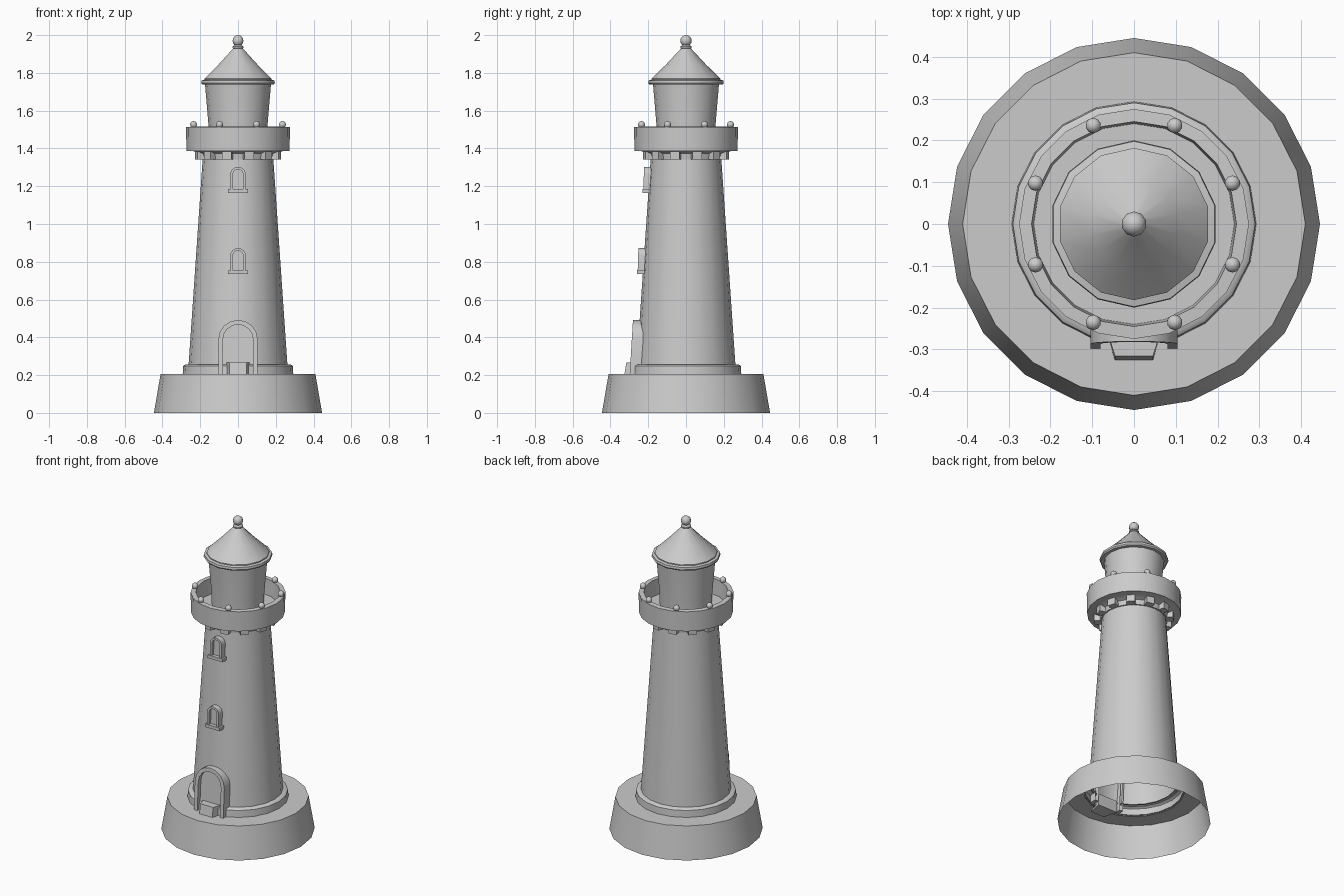
import bpy, bmesh, math
from mathutils import Matrix

if "Cube" in bpy.data.objects:
    bpy.data.objects.remove(bpy.data.objects["Cube"])

stone = bpy.data.materials.new("light grey stone")
stone.diffuse_color = (0.6, 0.6, 0.6, 1)
stone.use_nodes = True
stone.node_tree.nodes["Principled BSDF"].inputs["Base Color"].default_value = stone.diffuse_color


def finish(name, bm, angle=40):
    """Turn a bmesh into a named object with smooth shading and sharp edges."""
    mesh = bpy.data.meshes.new(name)
    bm.to_mesh(mesh)
    bm.free()
    mesh.materials.append(stone)
    for p in mesh.polygons:
        p.use_smooth = True
    mesh.set_sharp_from_angle(angle=math.radians(angle))
    ob = bpy.data.objects.new(name, mesh)
    bpy.context.collection.objects.link(ob)
    return ob


def lathe(name, profile, sides=20):
    """Spin an upward-running (radius, z) profile round the z axis."""
    bm = bmesh.new()
    rings = []
    for r, z in profile:
        ring = []
        for i in range(sides):
            a = math.pi / 2 + 2 * math.pi * i / sides
            ring.append(bm.verts.new((r * math.cos(a), r * math.sin(a), z)))
        rings.append(ring)
    for lo, hi in zip(rings, rings[1:]):
        for i in range(sides):
            j = (i + 1) % sides
            bm.faces.new((lo[i], lo[j], hi[j], hi[i]))
    bmesh.ops.remove_doubles(bm, verts=bm.verts, dist=1e-5)
    return finish(name, bm)


def box(bm, size, centre, turn=0.0):
    m = (Matrix.Rotation(turn, 4, 'Z') @ Matrix.Translation(centre)
         @ Matrix.Diagonal((*size, 1)))
    return bmesh.ops.create_cube(bm, size=1, matrix=m)["verts"]


def arch(half_width, z0, z1, steps=8):
    """Outline (x, z) of a round-headed opening from right foot to left foot."""
    spring = z1 - half_width
    pts = [(half_width, z0)]
    for i in range(steps + 1):
        a = math.pi * i / steps
        pts.append((half_width * math.cos(a), spring + half_width * math.sin(a)))
    return pts + [(-half_width, z0)]


def arch_frame(name, w, z0, z1, t, front, back, lean=0.06):
    """Raised arched surround; lean follows the taper of the tower."""
    bm = bmesh.new()
    loops = []
    for pts, y in ((arch(w, z0, z1), back), (arch(w, z0, z1), front),
                   (arch(w - t, z0, z1 - t), front), (arch(w - t, z0, z1 - t), back)):
        loops.append([bm.verts.new((x, y + lean * (z - z0), z)) for x, z in pts])
    for a, b in zip(loops, loops[1:]):
        for i in range(len(a) - 1):
            bm.faces.new((a[i], a[i + 1], b[i + 1], b[i]))
    for end in (0, -1):
        bm.faces.new([l[end] for l in loops])
    bmesh.ops.recalc_face_normals(bm, faces=bm.faces)
    return finish(name, bm)


def arch_panel(name, w, z0, z1, y, lean=0.06):
    bm = bmesh.new()
    bm.faces.new([bm.verts.new((x, y + lean * (z - z0), z))
                  for x, z in reversed(arch(w, z0, z1))])
    bmesh.ops.recalc_face_normals(bm, faces=bm.faces)
    for f in bm.faces:
        if f.normal.y > 0:
            f.normal_flip()
    return finish(name, bm)


# Base, plinth ring and tapered tower (hollow, open underneath)
lathe("base", [(0.445, 0), (0.41, 0.205), (0.285, 0.205)])
lathe("plinth_ring", [(0.293, 0.2), (0.29, 0.248), (0.28, 0.256), (0.25, 0.256)])
lathe("tower", [(0.262, 0.25), (0.186, 1.36)])

# Gallery with its underside, parapet and floor
lathe("gallery", [(0.18, 1.342), (0.195, 1.342), (0.2, 1.372), (0.232, 1.385),
                  (0.273, 1.387), (0.275, 1.513), (0.245, 1.515), (0.24, 1.415),
                  (0.14, 1.415)])

# Brackets below the gallery
bm = bmesh.new()
for i in range(12):
    box(bm, (0.05, 0.05, 0.045), (0.205, 0, 1.365), math.radians(15 + 30 * i))
finish("gallery_brackets", bm)

# Knobs on the parapet
bm = bmesh.new()
for i in range(8):
    a = math.radians(22.5 + 45 * i)
    bmesh.ops.create_uvsphere(bm, u_segments=10, v_segments=7, radius=0.019,
                              matrix=Matrix.Translation((0.255 * math.cos(a), 0.255 * math.sin(a), 1.526)))
finish("parapet_knobs", bm, 60)

# Lantern room, roof and finial
lathe("lantern_room", [(0.154, 1.41), (0.156, 1.52), (0.175, 1.745)], 16)
lathe("roof", [(0.165, 1.738), (0.194, 1.738), (0.2, 1.746), (0.198, 1.76),
               (0.182, 1.764), (0.182, 1.77), (0.105, 1.845), (0.026, 1.93), (0, 1.932)], 14)
lathe("finial_collar", [(0.022, 1.925), (0.03, 1.933), (0.03, 1.94), (0.018, 1.948), (0, 1.95)], 10)
bm = bmesh.new()
bmesh.ops.create_uvsphere(bm, u_segments=10, v_segments=8, radius=0.03,
                          matrix=Matrix.Translation((0, 0, 1.97)))
finish("finial_ball", bm, 60)

# Door with surround and doorstep
arch_frame("door_frame", 0.104, 0.205, 0.492, 0.024, -0.298, -0.225)
arch_panel("door", 0.082, 0.205, 0.47, -0.272)
bm = bmesh.new()
verts = box(bm, (0.14, 0.09, 0.075), (0, -0.283, 0.228))
for v in verts:
    if v.co.y < -0.3:
        v.co.x *= 0.65
    if v.co.z > 0.22 and v.co.y < -0.3:
        v.co.y += 0.012
finish("doorstep", bm)

# Two windows with surround, pane and sill
for label, z, y in (("lower", 0.735, -0.256), ("upper", 1.165, -0.226)):
    arch_frame(label + "_window_frame", 0.041, z + 0.01, z + 0.138, 0.014, y, y + 0.05, 0.03)
    arch_panel(label + "_window_pane", 0.028, z + 0.01, z + 0.125, y + 0.018, 0.03)
    bm = bmesh.new()
    box(bm, (0.106, 0.045, 0.02), (0, y + 0.018, z + 0.009))
    finish(label + "_window_sill", bm)
